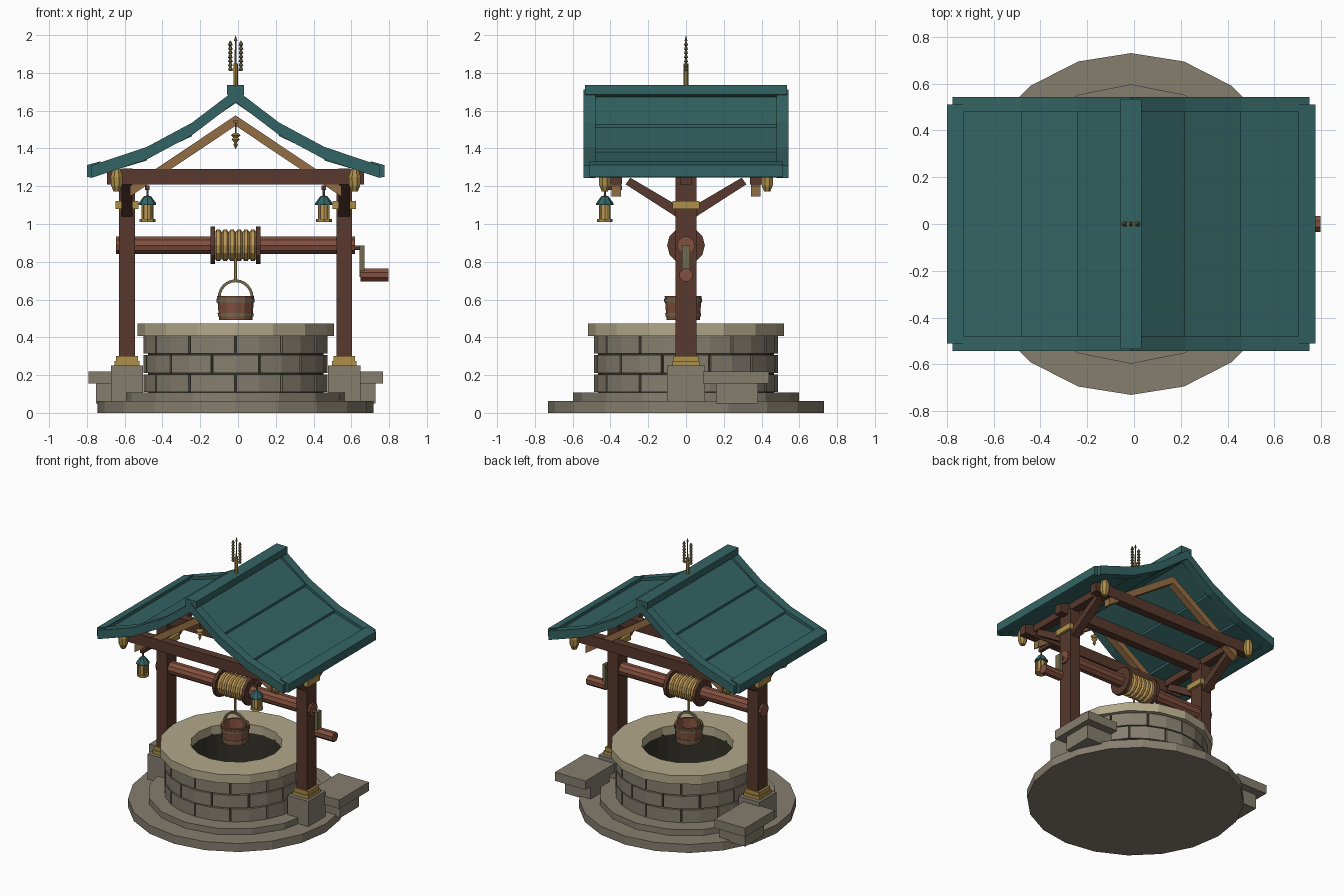
import bpy, bmesh, math
from math import sin, cos, pi, radians

if "Cube" in bpy.data.objects:
    bpy.data.objects.remove(bpy.data.objects["Cube"])

CX = -0.0125  # the well axis sits slightly left of the origin


def mat(name, r, g, b):
    m = bpy.data.materials.new(name)
    lin = [(c / 255 / 12.92 if c < 11 else ((c / 255 + 0.055) / 1.055) ** 2.4) for c in (r, g, b)]
    m.diffuse_color = (*lin, 1)
    m.use_nodes = True
    m.node_tree.nodes["Principled BSDF"].inputs["Base Color"].default_value = m.diffuse_color
    return m


TEAL = mat("teal_roof", 52, 100, 99)
STONE = mat("grey_stone", 134, 126, 111)
CAP = mat("pale_stone", 178, 168, 138)
WOOD = mat("dark_wood", 88, 57, 44)
RED = mat("red_wood", 130, 80, 62)
TAN = mat("tan_wood", 148, 109, 68)
BRASS = mat("brass", 174, 144, 74)
ROPE = mat("rope", 190, 153, 88)
IRON = mat("dull_iron", 114, 107, 78)
DARK = mat("dark_shaft", 52, 50, 42)


def mk(name, verts, faces, m):
    bm = bmesh.new()
    vs = [bm.verts.new(v) for v in verts]
    for f in faces:
        bm.faces.new([vs[i] for i in f])
    bmesh.ops.remove_doubles(bm, verts=bm.verts, dist=1e-5)
    bmesh.ops.recalc_face_normals(bm, faces=bm.faces)
    me = bpy.data.meshes.new(name)
    bm.to_mesh(me)
    bm.free()
    me.materials.append(m)
    ob = bpy.data.objects.new(name, me)
    ob.location.x = CX
    bpy.context.collection.objects.link(ob)
    return ob


def prism(name, polys, a, b, m, axis='y'):
    """Extrude 2D polygons from a to b along an axis."""
    put = {'x': lambda u, v, t: (t, u, v), 'y': lambda u, v, t: (u, t, v), 'z': lambda u, v, t: (u, v, t)}[axis]
    verts, faces = [], []
    for p in polys:
        o, n = len(verts), len(p)
        verts += [put(u, v, a) for u, v in p] + [put(u, v, b) for u, v in p]
        faces += [tuple(range(o, o + n)), tuple(range(o + n, o + 2 * n))]
        faces += [(o + i, o + (i + 1) % n, o + n + (i + 1) % n, o + n + i) for i in range(n)]
    return mk(name, verts, faces, m)


def box(name, x, y, z, m):
    return prism(name, [[(x[0], y[0]), (x[1], y[0]), (x[1], y[1]), (x[0], y[1])]], z[0], z[1], m, 'z')


def lathe(name, prof, n, m, loc=(0, 0, 0), axis='z', ring=False, start=0.0):
    """Turn (radius, height) points round an axis; ring closes the profile on itself."""
    verts, faces, k = [], [], len(prof)
    for i in range(n):
        a = start + 2 * pi * i / n
        for r, h in prof:
            p = (r * cos(a), r * sin(a), h) if axis == 'z' else (h, r * cos(a), r * sin(a))
            verts.append([p[j] + loc[j] for j in range(3)])
    for i in range(n):
        j = (i + 1) % n
        for q in range(k if ring else k - 1):
            w = (q + 1) % k
            f = [i * k + q, j * k + q, j * k + w, i * k + w]
            if prof[q][0] == 0:
                f = [f[0], f[2], f[3]]
            elif prof[w][0] == 0:
                f = [f[0], f[1], f[2]]
            faces.append(f)
    return mk(name, verts, faces, m)


def cyl(name, r, a, b, n, m, loc=(0, 0, 0), axis='z', start=0.0):
    return lathe(name, [(0, a), (r, a), (r, b), (0, b)], n, m, loc, axis, start=start)


def strip(pts, t):
    return pts + [(u, v - t) for u, v in reversed(pts)]


# Stone base and step
cyl("base_plinth", 0.73, 0, 0.063, 20, STONE)
cyl("base_step", 0.597, 0.06, 0.108, 16, STONE)

# Wall: three courses of blocks over a dark core
lathe("wall_core", [(0.31, 0.1), (0.465, 0.1), (0.465, 0.415), (0.31, 0.415)], 24, DARK, ring=True)
cyl("shaft_floor", 0.32, 0.1, 0.13, 24, DARK)
for row in range(3):
    polys = []
    for i in range(12):
        a = radians(30 * i + (15 if row == 1 else 0))
        ang = [a + 0.012, a + pi / 12, a + pi / 6 - 0.012]
        polys.append([(0.487 * cos(t), 0.487 * sin(t)) for t in ang] +
                     [(0.43 * cos(t), 0.43 * sin(t)) for t in reversed(ang)])
    prism(f"stone_course_{row}", polys, 0.11 + row * 0.102, 0.204 + row * 0.102, STONE, 'z')
lathe("coping", [(0.31, 0.408), (0.52, 0.408), (0.52, 0.472), (0.31, 0.472)], 16, CAP, ring=True)

for s, side in ((-1, "left"), (1, "right")):
    px = 0.575 * s

    def sx(a, b):
        return tuple(sorted((s * a, s * b)))

    # Post, its stone foot and brass fittings
    box(f"{side}_pedestal", (px - 0.085, px + 0.085), (-0.1, 0.1), (0.06, 0.25), STONE)
    box(f"{side}_foot_plate", (px - 0.066, px + 0.066), (-0.072, 0.072), (0.25, 0.275), BRASS)
    box(f"{side}_foot_collar", (px - 0.058, px + 0.058), (-0.066, 0.066), (0.275, 0.302), BRASS)
    box(f"{side}_post", (px - 0.042, px + 0.042), (-0.055, 0.055), (0.25, 1.25), WOOD)
    box(f"{side}_post_band", (px - 0.062, px + 0.062), (-0.072, 0.072), (1.08, 1.122), BRASS)
    # Side steps
    box(f"{side}_step_slab", sx(0.53, 0.78), (0.09, 0.44), (0.155, 0.22), STONE)
    box(f"{side}_step_block", sx(0.53, 0.74), (0.16, 0.38), (0.05, 0.157), STONE)
    # Plate and braces running front to back
    box(f"{side}_plate", (px - 0.03, px + 0.03), (-0.4, 0.4), (1.245, 1.295), WOOD)
    prism(f"{side}_braces", [[(q * 0.04, 1.03), (q * 0.04, 1.095), (q * 0.295, 1.245), (q * 0.32, 1.21)]
                             for q in (-1, 1)], px - 0.03, px + 0.03, WOOD, 'x')

    # Roof: overlapping panels, verge boards, eave board
    path = [(0, 1.712), (0.23, 1.537), (0.47, 1.408), (0.762, 1.31)]
    for i in range(3):
        (x0, z0), (x1, z1) = path[i:i + 2]
        prism(f"{side}_roof_panel_{i}", [strip([(s * x0, z0 - 0.027), (s * (x1 - 0.02 * (i == 2)), z1 - 0.01)], 0.045)],
              -0.485, 0.485, TEAL)
    for y in (-0.51, 0.51):
        prism(f"{side}_verge_board", [strip([(s * u, v) for u, v in path], 0.066)], y - 0.032, y + 0.032, TEAL)
    prism(f"{side}_eave_board", [[(s * u, v) for u, v in
          ((0.715, 1.332), (0.787, 1.312), (0.787, 1.25), (0.765, 1.245), (0.715, 1.26))]], -0.51, 0.51, TEAL)

    # Gable rafters and brass beam ends, front and back
    for q, end in ((-1, "front"), (1, "back")):
        prism(f"{side}_{end}_rafter", [strip([(0, 1.575), (s * 0.56, 1.2)], 0.055)], q * 0.37 - 0.025, q * 0.37 + 0.025, TAN)
        lathe(f"{side}_{end}_beam_cap", [(0, 1.172), (0.018, 1.172), (0.032, 1.205), (0.034, 1.25), (0.022, 1.29), (0, 1.29)],
              8, BRASS, (s * 0.63, q * 0.43, 0), start=pi / 8)

    # Hanging lantern on the front beam
    L = (s * 0.467, -0.43, 0)
    lx = L[0]
    box(f"{side}_lantern_arm", (lx - 0.012, lx + 0.012), (-0.445, -0.34), (1.18, 1.205), WOOD)
    cyl(f"{side}_lantern_hook", 0.006, 1.14, 1.185, 6, IRON, L)
    lathe(f"{side}_lantern_hood", [(0, 1.152), (0.02, 1.146), (0.046, 1.11), (0.046, 1.1), (0, 1.1)], 8, TEAL, L)
    cyl(f"{side}_lantern_glass", 0.028, 1.025, 1.1, 8, ROPE, L)
    cyl(f"{side}_lantern_base", 0.042, 1.01, 1.027, 8, BRASS, L)
    for k in range(4):
        a = pi / 4 + k * pi / 2
        cyl(f"{side}_lantern_bar", 0.007, 1.02, 1.102, 6, BRASS, (lx + 0.034 * cos(a), -0.43 + 0.034 * sin(a), 0))

    # Windlass flange
    cyl(f"{side}_flange", 0.1, *sx(0.108, 0.132), 12, WOOD, (0, 0, 0.887), 'x')

# Beams along the width: one on the posts, one under each gable
for y, nm in ((-0.37, "front"), (0, "middle"), (0.37, "back")):
    box(f"{nm}_tie_beam", (-0.68, 0.68), (y - 0.03, y + 0.03), (1.21, 1.29), WOOD)

# Ridge and finial
prism("ridge_cap", [[(-0.045, 1.735), (0.045, 1.735), (0.045, 1.685), (0, 1.665), (-0.045, 1.685)]], -0.535, 0.535, TEAL)
cyl("finial_rod", 0.012, 1.73, 1.85, 8, BRASS)
lathe("finial_spike", [(0, 1.84), (0.006, 1.84), (0.004, 1.97), (0.009, 1.97), (0, 2.0)], 6, IRON)
box("finial_bar", (-0.034, 0.034), (-0.006, 0.006), (1.81, 1.822), BRASS)
for s in (-1, 1):
    prof = [(0, 1.81)]
    for i in range(7):
        prof += [(0.013, 1.815 + 0.022 * i), (0.005, 1.833 + 0.022 * i)]
    lathe("finial_plume", prof + [(0, 1.972)], 6, IRON, (s * 0.028, 0, 0))

# Small pendant under the front gable
lathe("gable_pendant", [(0, 1.395), (0.012, 1.42), (0.006, 1.43), (0.022, 1.448), (0.012, 1.458), (0.026, 1.47), (0.01, 1.482), (0, 1.482)],
      8, BRASS, (0, -0.43, 0))
cyl("pendant_cord", 0.004, 1.48, 1.545, 6, IRON, (0, -0.43, 0))
box("pendant_arm", (-0.01, 0.01), (-0.44, -0.36), (1.535, 1.55), TAN)

# Windlass axle, rope coil and crank
cyl("axle", 0.048, -0.633, 0.633, 10, RED, (0, 0, 0.887), 'x')
coil = [(0, -0.11)]
for i in range(6):
    x = -0.11 + i * 0.22 / 6
    coil += [(0.07, x), (0.083, x + 0.009), (0.083, x + 0.027), (0.07, x + 0.0365)]
lathe("rope_coil", coil + [(0, 0.11)], 12, ROPE, (0, 0, 0.887), 'x')
cyl("crank_pin", 0.012, 0.62, 0.67, 8, IRON, (0, 0, 0.875), 'x')
box("crank_arm", (0.657, 0.683), (-0.022, 0.022), (0.72, 0.887), IRON)
cyl("crank_handle", 0.036, 0.66, 0.81, 8, RED, (0, 0, 0.73), 'x', pi / 8)

# Bucket on its rope
B = (0, -0.015, 0)
cyl("hanging_rope", 0.008, 0.7, 0.83, 6, ROPE, B)
lathe("bucket", [(0, 0.492), (0.088, 0.492), (0.098, 0.62), (0.082, 0.62), (0.075, 0.51), (0, 0.51)], 12, RED, B)
for z, r in ((0.51, 0.089), (0.585, 0.095)):
    lathe("bucket_band", [(r - 0.008, z), (r + 0.005, z), (r + 0.006, z + 0.02), (r - 0.008, z + 0.02)], 12, IRON, B, ring=True)
arc = [radians(t) for t in range(0, 181, 15)]
prism("bucket_handle", [[(0.095 * cos(t), 0.61 + 0.097 * sin(t)) for t in arc] +
                        [(0.08 * cos(t), 0.61 + 0.082 * sin(t)) for t in reversed(arc)]], -0.024, -0.006, IRON)
